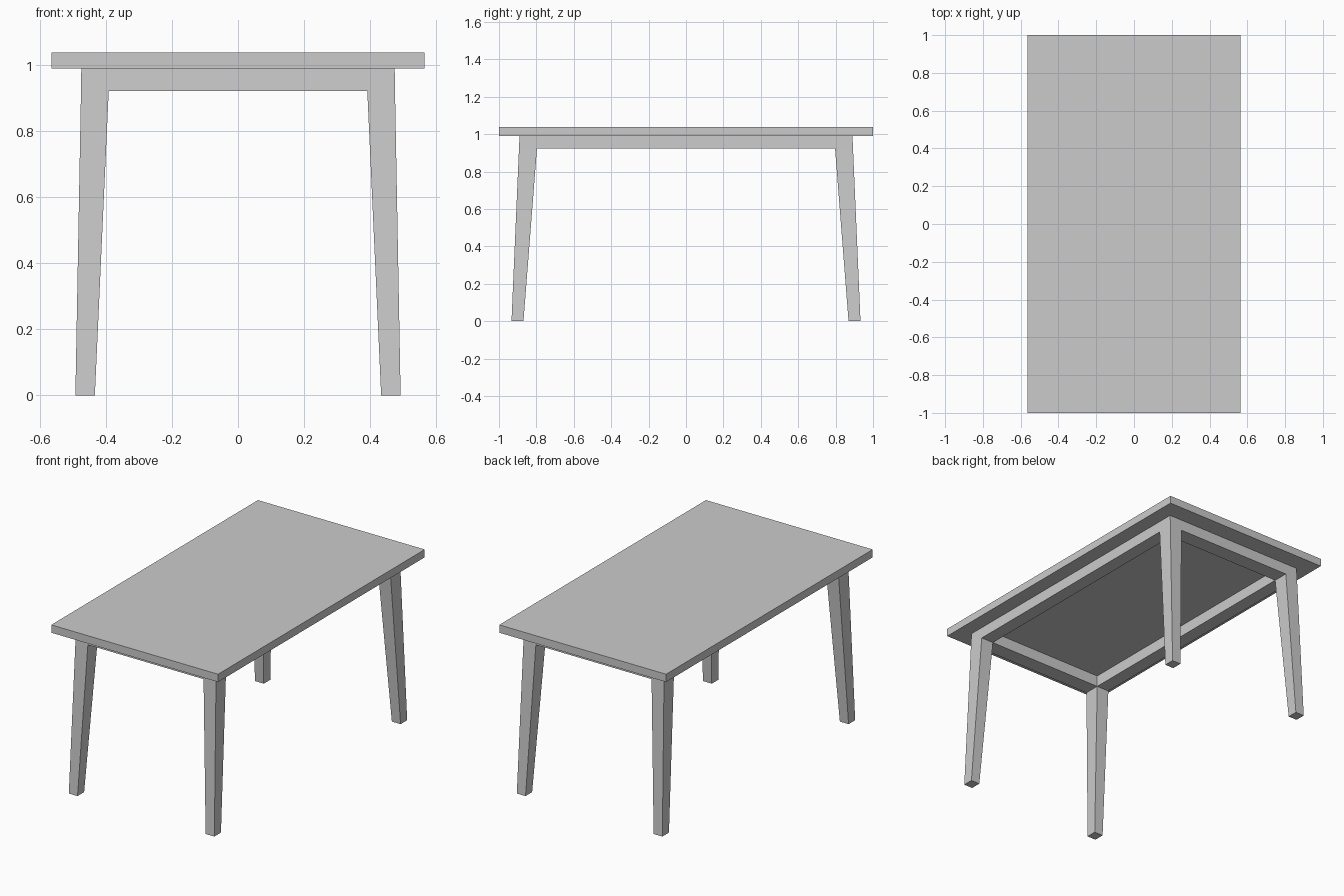
import bpy

if "Cube" in bpy.data.objects:
    bpy.data.objects.remove(bpy.data.objects["Cube"])


def make_object(name, verts, faces):
    mesh = bpy.data.meshes.new(name)
    mesh.from_pydata(verts, [], faces)
    mesh.validate()
    obj = bpy.data.objects.new(name, mesh)
    bpy.context.collection.objects.link(obj)
    return obj


def rect(x0, x1, y0, y1, z):
    return [(x0, y0, z), (x1, y0, z), (x1, y1, z), (x0, y1, z)]


def bridge(a, b):
    """Quads joining two four-point loops that start at indices a and b."""
    return [(a + i, a + (i + 1) % 4, b + (i + 1) % 4, b + i) for i in range(4)]


def loft(name, lower, upper):
    return make_object(name, lower + upper,
                       [(3, 2, 1, 0), (4, 5, 6, 7)] + bridge(0, 4))


UNDERSIDE, TOP, APRON_Z = 0.991, 1.039, 0.922
IN_X, IN_Y = 0.392, 0.797          # inner corner of the frame
LOW_X, LOW_Y = 0.476, 0.893        # outer corner at the apron's lower edge
UP_X, UP_Y = 0.475, 0.890          # outer corner under the tabletop

# Tabletop slab
loft("tabletop",
     rect(-0.565, 0.565, -1, 1, UNDERSIDE),
     rect(-0.565, 0.565, -1, 1, TOP))

# Apron: rectangular ring flush with the outside of the legs
loops = (rect(-LOW_X, LOW_X, -LOW_Y, LOW_Y, APRON_Z)
         + rect(-UP_X, UP_X, -UP_Y, UP_Y, UNDERSIDE)
         + rect(-IN_X, IN_X, -IN_Y, IN_Y, UNDERSIDE)
         + rect(-IN_X, IN_X, -IN_Y, IN_Y, APRON_Z))
make_object("apron", loops,
            bridge(0, 4) + bridge(4, 8) + bridge(8, 12) + bridge(12, 0))

# Four splayed, tapered legs
for y_name, sy in (("front", -1), ("back", 1)):
    for x_name, sx in (("left", -1), ("right", 1)):
        def corner(ix, ox, iy, oy, z):
            xs, ys = sorted((sx * ix, sx * ox)), sorted((sy * iy, sy * oy))
            return rect(*xs, *ys, z)
        loft(f"{y_name}_{x_name}_leg",
             corner(0.434, 0.493, 0.869, 0.933, 0),
             corner(IN_X, LOW_X, IN_Y, LOW_Y, APRON_Z))
